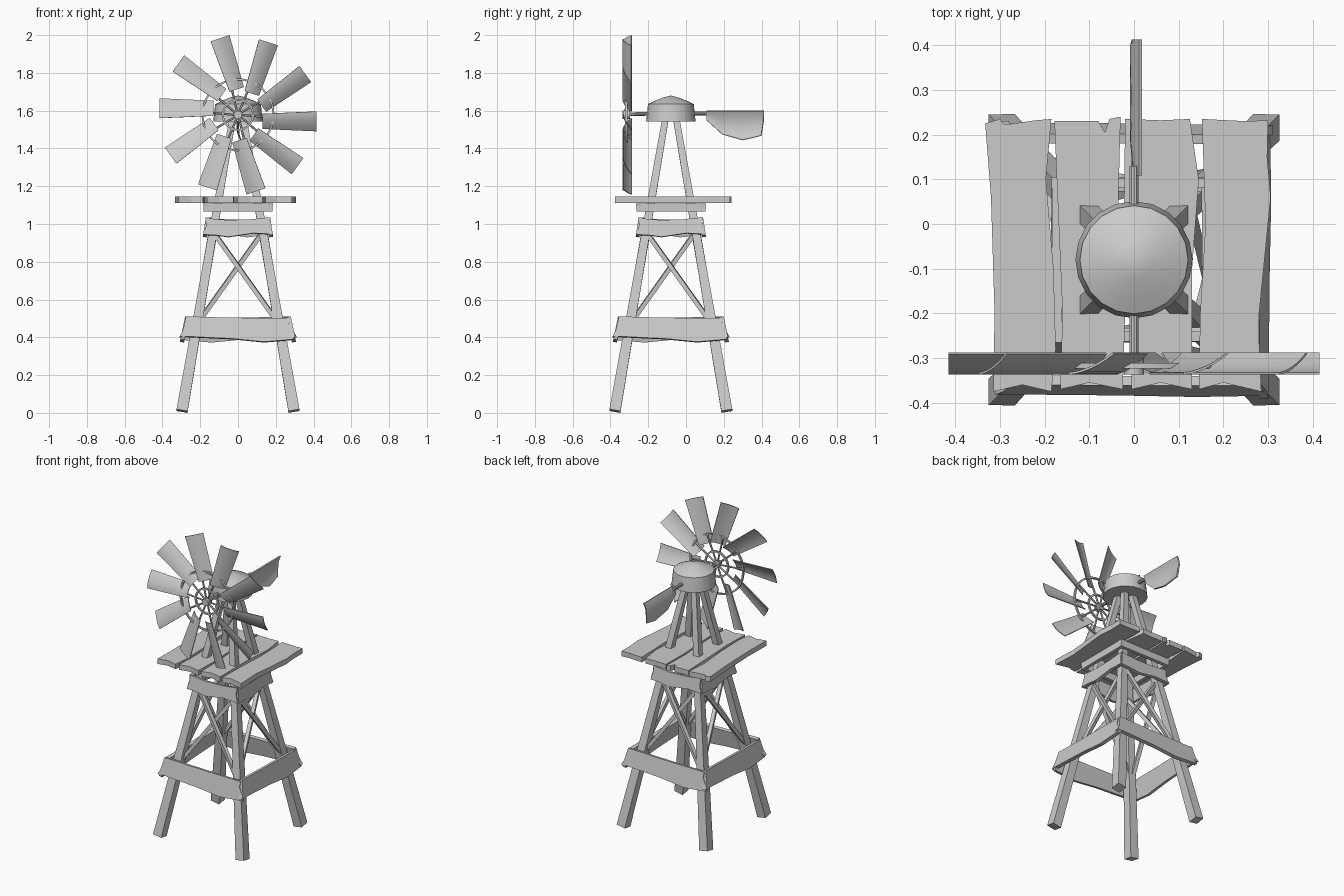
import bpy, bmesh, math
from mathutils import Matrix, Vector

cube = bpy.data.objects.get("Cube")
if cube:
    bpy.data.objects.remove(cube, do_unlink=True)

grey = bpy.data.materials.new("plain grey")
grey.use_nodes = True
GREY = (0.6, 0.6, 0.6, 1)
grey.diffuse_color = GREY
grey.node_tree.nodes["Principled BSDF"].inputs["Base Color"].default_value = GREY

CY = -0.08                       # tower axis in y
HUB = Vector((0, -0.317, 1.578))  # wheel centre
TOWER = Matrix.Translation((0, CY, 0))


def finish(name, bm, matrix=Matrix(), smooth=False):
    bmesh.ops.recalc_face_normals(bm, faces=bm.faces)
    bm.transform(matrix)
    mesh = bpy.data.meshes.new(name)
    bm.to_mesh(mesh)
    bm.free()
    mesh.materials.append(grey)
    obj = bpy.data.objects.new(name, mesh)
    bpy.context.collection.objects.link(obj)
    if smooth:
        bpy.ops.object.select_all(action='DESELECT')
        obj.select_set(True)
        bpy.context.view_layer.objects.active = obj
        bpy.ops.object.shade_smooth_by_angle(angle=math.radians(35))
    return obj


def slab(name, outline, thick, matrix):
    """Flat outline in local xy, extruded evenly along local z."""
    bm = bmesh.new()
    face = bm.faces.new([bm.verts.new((x, y, -thick / 2)) for x, y in outline])
    ext = bmesh.ops.extrude_face_region(bm, geom=[face])
    verts = [v for v in ext["geom"] if isinstance(v, bmesh.types.BMVert)]
    bmesh.ops.translate(bm, verts=verts, vec=(0, 0, thick))
    return finish(name, bm, matrix)


def rod(name, a, b, r1, r2=None, sides=10, spin=0.0, matrix=Matrix(), smooth=True):
    """Straight bar from a to b, tapering from r1 to r2."""
    a, b = Vector(a), Vector(b)
    d = b - a
    bm = bmesh.new()
    bmesh.ops.create_cone(bm, cap_ends=True, segments=sides, radius1=r1,
                          radius2=r2 or r1, depth=d.length)
    m = (Matrix.Translation((a + b) / 2) @ d.to_track_quat('Z', 'Y').to_matrix().to_4x4()
         @ Matrix.Rotation(spin, 4, 'Z'))
    return finish(name, bm, matrix @ m, smooth)


def lathe(name, profile, sides, matrix, closed=False):
    """Revolve (radius, height) points about local z."""
    bm = bmesh.new()
    vs = [bm.verts.new((r, 0, z)) for r, z in profile]
    edges = [bm.edges.new(p) for p in zip(vs, vs[1:])]
    if closed:
        edges.append(bm.edges.new((vs[-1], vs[0])))
    bmesh.ops.spin(bm, geom=vs + edges, cent=(0, 0, 0), axis=(0, 0, 1),
                   angle=math.tau, steps=sides)
    bmesh.ops.remove_doubles(bm, verts=bm.verts, dist=0.0005)
    return finish(name, bm, matrix, True)


def sheet(name, point, nu, nv, thick, matrix):
    """Curved plate from point(u, v), given a thickness."""
    bm = bmesh.new()
    g = [[bm.verts.new(point(i / nu, j / nv)) for j in range(nv + 1)] for i in range(nu + 1)]
    for i in range(nu):
        for j in range(nv):
            bm.faces.new((g[i][j], g[i + 1][j], g[i + 1][j + 1], g[i][j + 1]))
    bmesh.ops.recalc_face_normals(bm, faces=bm.faces)
    bmesh.ops.solidify(bm, geom=bm.faces[:], thickness=thick)
    return finish(name, bm, matrix, True)


def spread(z):
    """Distance of the leg centre line from the axis at height z."""
    return 0.298 - 0.173 * z


# Board outlines: x along the board, y up from its middle
LOWER = [(-0.275, 0.065), (-0.1, 0.06), (0.05, 0.057), (0.272, 0.055), (0.268, 0.02),
         (0.3, -0.035), (0.295, -0.058), (0.14, -0.072), (-0.03, -0.055), (-0.27, -0.043),
         (-0.31, -0.045), (-0.292, -0.01)]
UPPER = [(-0.165, 0.045), (-0.06, 0.035), (0.06, 0.038), (0.17, 0.05), (0.165, 0.01),
         (0.18, -0.04), (0.08, -0.035), (-0.05, -0.055), (-0.12, -0.045), (-0.18, -0.043),
         (-0.17, 0.0)]
SUPPORT = [(-0.185, 0.022), (0.185, 0.022), (0.18, -0.022), (-0.18, -0.022)]
UPRIGHT = Matrix.Rotation(math.pi / 2, 4, 'X')

# Tower: each quarter has a leg, three boards and a pair of crossed braces
for k in range(4):
    turn = TOWER @ Matrix.Rotation(k * math.pi / 2, 4, 'Z')
    z0, z1 = 0.01, 1.56
    s0, s1 = spread(z0), spread(z1)
    rod(f"leg_{k}", (s0, -s0, z0), (s1, -s1, z1), 0.042, 0.024, 4, 0, turn, False)
    for label, outline, dist, z, tilt, thick in (
            ("lower_board", LOWER, 0.282, 0.445, -0.2, 0.022),
            ("upper_board", UPPER, 0.168, 0.985, -0.15, 0.02),
            ("platform_support", SUPPORT, 0.172, 1.087, 0, 0.022)):
        place = Matrix.Translation((0, -dist, z)) @ Matrix.Rotation(tilt, 4, 'X') @ UPRIGHT
        slab(f"{label}_{k}", outline, thick, turn @ place)
    for side in (-1, 1):
        lo, hi = spread(0.47), spread(0.96)
        off = 0.01 * side
        rod(f"brace_{k}_{'a' if side < 0 else 'b'}", (-side * lo, -lo + off, 0.47),
            (side * hi, -hi + off, 0.96), 0.016, None, 4, math.pi / 4, turn, False)

# Platform planks with uneven ends
PLANKS = [
    [(-0.333, 0.225), (-0.3, 0.235), (-0.29, 0.222), (-0.22, 0.232), (-0.185, 0.235),
     (-0.197, 0.1), (-0.18, -0.1), (-0.175, -0.28), (-0.185, -0.375), (-0.25, -0.36),
     (-0.315, -0.375), (-0.312, -0.2), (-0.32, 0.06)],
    [(-0.178, 0.23), (-0.08, 0.23), (-0.065, 0.205), (-0.055, 0.235), (-0.03, 0.24),
     (-0.035, 0.05), (-0.02, -0.2), (-0.025, -0.37), (-0.1, -0.355), (-0.165, -0.37),
     (-0.16, -0.2), (-0.172, 0.08)],
    [(-0.02, 0.235), (0.06, 0.232), (0.125, 0.235), (0.145, 0.1), (0.13, -0.1),
     (0.13, -0.37), (0.06, -0.355), (-0.005, -0.37), (-0.008, -0.2), (-0.022, 0.05)],
    [(0.152, 0.235), (0.25, 0.23), (0.3, 0.232), (0.298, 0.15), (0.306, 0.06),
     (0.29, -0.1), (0.278, -0.22), (0.285, -0.375), (0.2, -0.355), (0.145, -0.37),
     (0.148, -0.2), (0.16, 0.0)]]
for i, outline in enumerate(PLANKS):
    slab(f"platform_plank_{i}", outline, 0.033, Matrix.Translation((0, 0, 1.128)))

# Domed cap on top of the legs
lathe("cap", [(0, 1.543), (0.131, 1.543), (0.121, 1.635), (0.085, 1.652), (0.04, 1.67),
              (0, 1.68)], 20, TOWER)

# Shafts carrying the wheel and the tail
rod("wheel_shaft", (0, -0.15, 1.585), (0, -0.325, 1.58), 0.01)
rod("tail_shaft", (0, 0.0, 1.585), (0, 0.13, 1.585), 0.01)


# Wheel: hub, rims, spokes and pitched, slightly bowed blades
def blade_point(u, v):
    r = 0.13 + 0.285 * u
    half = 0.040 + 0.0125 * u
    s = 2 * v - 1
    bow = -0.009 * (1 - s * s)
    return (r, -0.023 * s + bow + 0.003, -0.035 + half * s)


WHEEL = Matrix.Translation(HUB)
FACING = WHEEL @ UPRIGHT
rod("wheel_hub", (0, -0.02, 0), (0, 0.02, 0), 0.022, sides=16, matrix=WHEEL)
for label, r in (("inner_rim", 0.08), ("outer_rim", 0.188)):
    lathe(label, [(r - 0.005, -0.006), (r + 0.005, -0.006), (r + 0.005, 0.006),
                  (r - 0.005, 0.006)], 40, FACING, True)
for k in range(10):
    spin = WHEEL @ Matrix.Rotation(k * math.tau / 10, 4, 'Y')
    sheet(f"blade_{k}", blade_point, 1, 6, 0.005, spin)
    rod(f"spoke_{k}", (0.015, 0, 0), (0.19, 0, -0.015), 0.006, sides=6, matrix=spin)


# Tail vane: bowed plate with a slanted lower edge
def lower_edge(y):
    pts = [(0.108, 1.55), (0.19, 1.475), (0.30, 1.443), (0.40, 1.467), (0.413, 1.55)]
    for (y0, za), (y1, zb) in zip(pts, pts[1:]):
        if y <= y1:
            return za + (zb - za) * (y - y0) / (y1 - y0)
    return pts[-1][1]


STATIONS = [0.108, 0.19, 0.245, 0.30, 0.40, 0.413]


def vane_point(u, v):
    y = STATIONS[round(u * 5)]
    z = 1.6 + (lower_edge(y) - 1.6) * v
    t = (1.6 - z) / 0.157
    return (-0.009 + 0.02 * (2 * t - 1) ** 2, y, z)


sheet("tail_vane", vane_point, 5, 6, 0.008, Matrix())
